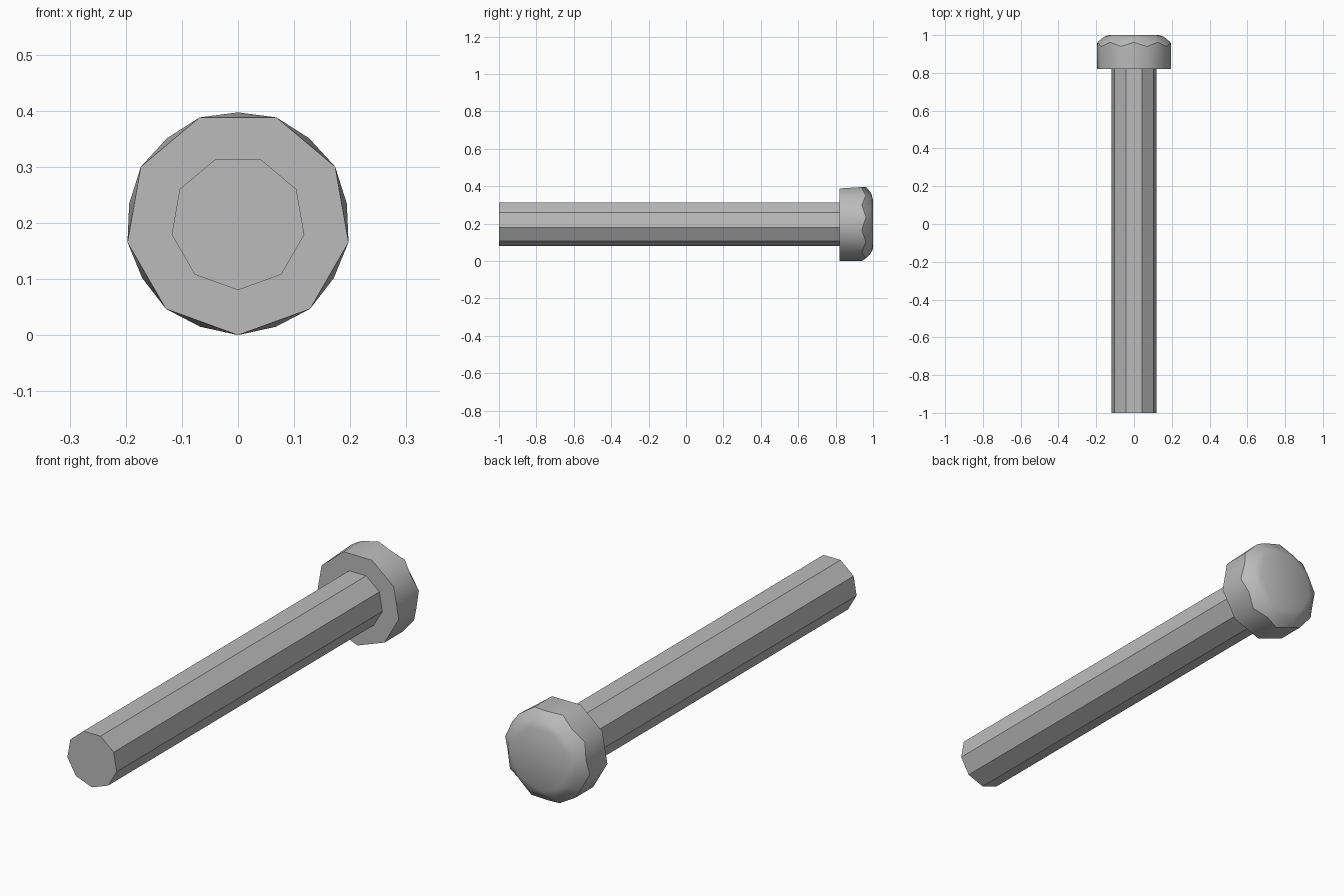
import bpy, bmesh
from math import sin, cos, pi

SIDES = 9
CENTRE_Z = 0.2

cube = bpy.data.objects.get("Cube")
if cube:
    bpy.data.objects.remove(cube, do_unlink=True)

steel = bpy.data.materials.new("grey_steel")
steel.use_nodes = True
steel.diffuse_color = (0.5, 0.5, 0.5, 1)
steel.node_tree.nodes["Principled BSDF"].inputs["Base Color"].default_value = (0.5, 0.5, 0.5, 1)


def ring(bm, radius, y, offset=0.0):
    """Nine points around the bolt axis, the first one lowest; offset is in steps."""
    angles = [2 * pi * (i + offset) / SIDES for i in range(SIDES)]
    return [bm.verts.new((radius * sin(a), y, CENTRE_Z - radius * cos(a))) for a in angles]


def finish(bm, name, smooth_angle=None):
    bmesh.ops.recalc_face_normals(bm, faces=bm.faces)
    mesh = bpy.data.meshes.new(name)
    bm.to_mesh(mesh)
    bm.free()
    mesh.materials.append(steel)
    obj = bpy.data.objects.new(name, mesh)
    bpy.context.collection.objects.link(obj)
    if smooth_angle:
        bpy.ops.object.select_all(action='DESELECT')
        obj.select_set(True)
        bpy.context.view_layer.objects.active = obj
        bpy.ops.object.shade_smooth_by_angle(angle=smooth_angle)


# Shaft: plain nine-sided prism
bm = bmesh.new()
front, back = ring(bm, 0.12, -1), ring(bm, 0.12, 0.82)
bm.faces.new(front)
bm.faces.new(back)
for i in range(SIDES):
    j = (i + 1) % SIDES
    bm.faces.new((front[i], front[j], back[j], back[i]))
finish(bm, "bolt_shaft")

# Head: flat underside, peaked side panels, rounded crown
bm = bmesh.new()
base = ring(bm, 0.2, 0.82)
corner = ring(bm, 0.2, 0.94)
peak = ring(bm, 0.197, 0.962, 0.5)
shoulder = ring(bm, 0.163, 0.985)
shoulder_mid = ring(bm, 0.163, 0.99, 0.5)
crown = ring(bm, 0.135, 1)
bm.faces.new(base)
bm.faces.new(crown)
for i in range(SIDES):
    j = (i + 1) % SIDES
    # side panel, fanned from its peak
    bm.faces.new((base[i], base[j], peak[i]))
    bm.faces.new((base[i], peak[i], corner[i]))
    bm.faces.new((base[j], corner[j], peak[i]))
    # chamfer
    bm.faces.new((corner[i], peak[i], shoulder_mid[i], shoulder[i]))
    bm.faces.new((peak[i], corner[j], shoulder[j], shoulder_mid[i]))
    # crown edge
    bm.faces.new((shoulder[i], shoulder_mid[i], crown[i]))
    bm.faces.new((shoulder_mid[i], shoulder[j], crown[j]))
    bm.faces.new((shoulder_mid[i], crown[j], crown[i]))
finish(bm, "bolt_head", 0.6)
